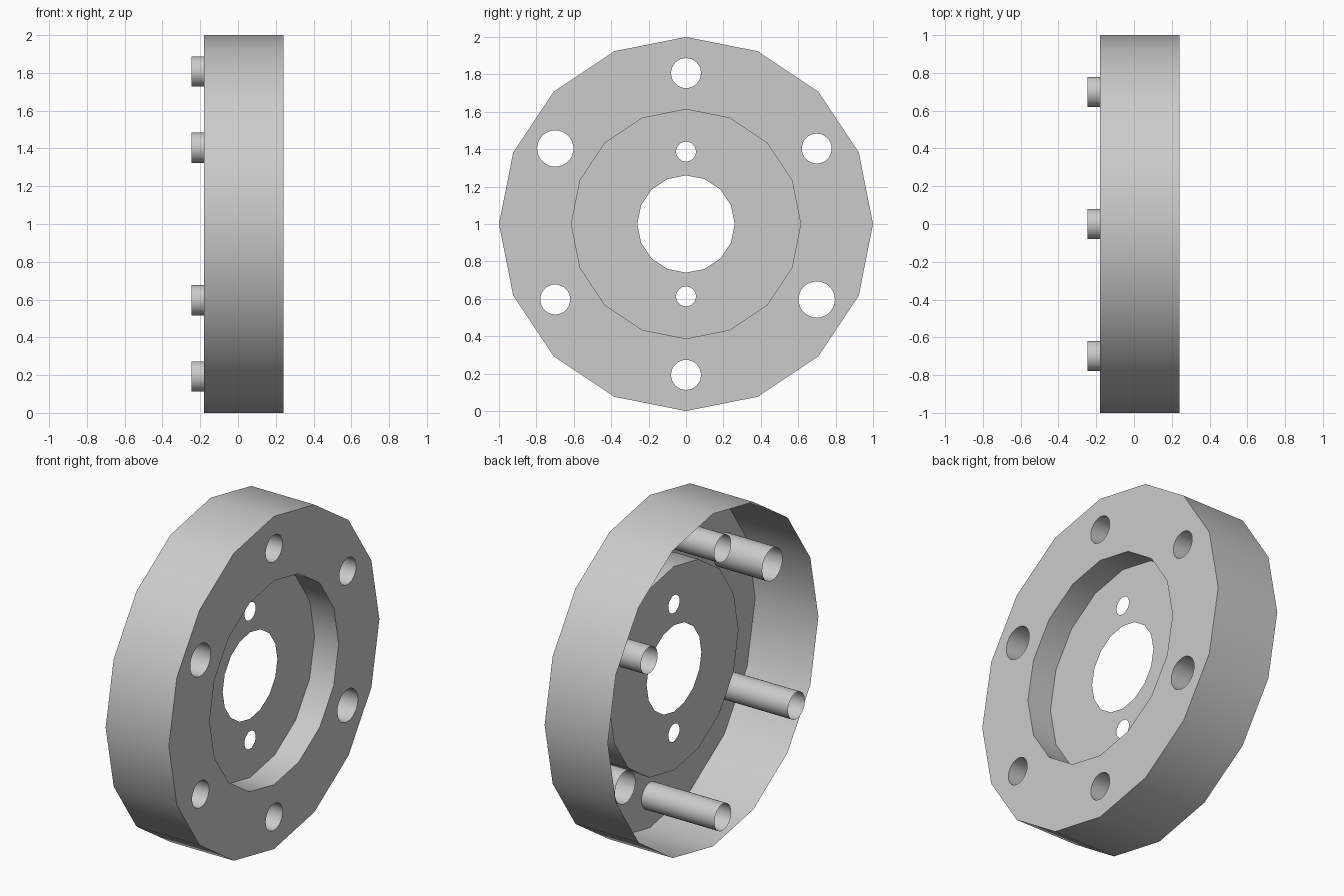
import bpy, bmesh, math
from mathutils import Vector

default = bpy.data.objects.get("Cube")
if default:
    bpy.data.objects.remove(default, do_unlink=True)

# Main dimensions
FACE_X, FLOOR_X, RIM_X = 0.24, 0.08, -0.18
LONG_END, SHORT_END = -0.245, -0.085
OUTER_R, RECESS_R, BORE_R = 1.0, 0.613, 0.26
BOLT_CIRCLE, SMALL_R, LARGE_R = 0.807, 0.08, 0.097
RING_SIDES, HOLE_SIDES = 16, 32

grey = bpy.data.materials.new("light_grey")
grey.use_nodes = True
colour = (0.6, 0.6, 0.6, 1)
grey.diffuse_color = colour
grey.node_tree.nodes["Principled BSDF"].inputs["Base Color"].default_value = colour


def add_loop(bm, x, radius, sides, centre=(0, 0)):
    """Closed ring of vertices around the x axis."""
    verts = []
    for i in range(sides):
        a = 2 * math.pi * i / sides
        verts.append(bm.verts.new((x, centre[0] + radius * math.cos(a),
                                   1 + centre[1] + radius * math.sin(a))))
    return verts


def finish(bm, name, smooth):
    for f in bm.faces:
        f.smooth = smooth
    mesh = bpy.data.meshes.new(name)
    bm.to_mesh(mesh)
    bm.free()
    mesh.materials.append(grey)
    obj = bpy.data.objects.new(name, mesh)
    bpy.context.collection.objects.link(obj)
    return obj


def plate(name, x, loops):
    """Flat sheet: first loop is the outline, the rest are holes."""
    bm = bmesh.new()
    edges = []
    for radius, sides, centre in loops:
        ring = add_loop(bm, x, radius, sides, centre)
        edges += [bm.edges.new((ring[i - 1], ring[i])) for i in range(sides)]
    bmesh.ops.triangle_fill(bm, edges=edges, use_beauty=True, normal=Vector((1, 0, 0)))
    bm.normal_update()
    bmesh.ops.reverse_faces(bm, faces=[f for f in bm.faces if f.normal.x < 0])
    return finish(bm, name, False)


def wall(name, x_front, x_back, radius, sides, centre=(0, 0), inward=False):
    """Thin open tube along x."""
    bm = bmesh.new()
    front = add_loop(bm, x_front, radius, sides, centre)
    back = add_loop(bm, x_back, radius, sides, centre)
    for i in range(sides):
        bm.faces.new((back[i - 1], back[i], front[i], front[i - 1]))
    bm.normal_update()
    axis = Vector((0, centre[0], 1 + centre[1]))
    flip = []
    for f in bm.faces:
        out = f.calc_center_median() - axis
        out.x = 0
        if (f.normal.dot(out) < 0) != inward:
            flip.append(f)
    bmesh.ops.reverse_faces(bm, faces=flip)
    return finish(bm, name, True)


# Six bolt positions; one opposite pair is wider and shorter
bolts = []
for i in range(6):
    a = math.radians(30 + 60 * i)
    wide = i in (2, 5)
    bolts.append((LARGE_R if wide else SMALL_R, SHORT_END if wide else LONG_END,
                  (BOLT_CIRCLE * math.cos(a), BOLT_CIRCLE * math.sin(a))))

# Outer drum
wall("outer_rim", FACE_X, RIM_X, OUTER_R, RING_SIDES)

# Front face with bolt holes
plate("front_face", FACE_X,
      [(OUTER_R, RING_SIDES, (0, 0)), (RECESS_R, RING_SIDES, (0, 0))]
      + [(r, HOLE_SIDES, c) for r, end, c in bolts])

# Recess with a central bore and two small holes
wall("recess_wall", FACE_X, FLOOR_X, RECESS_R, RING_SIDES, inward=True)
plate("recess_floor", FLOOR_X,
      [(RECESS_R, RING_SIDES, (0, 0)), (BORE_R, RING_SIDES, (0, 0))]
      + [(0.053, HOLE_SIDES, (0, s * 0.387)) for s in (1, -1)])

# Bolt sleeves
for n, (r, end, c) in enumerate(bolts, 1):
    wall(f"bolt_sleeve_{n}", FACE_X, end, r, HOLE_SIDES, c)
